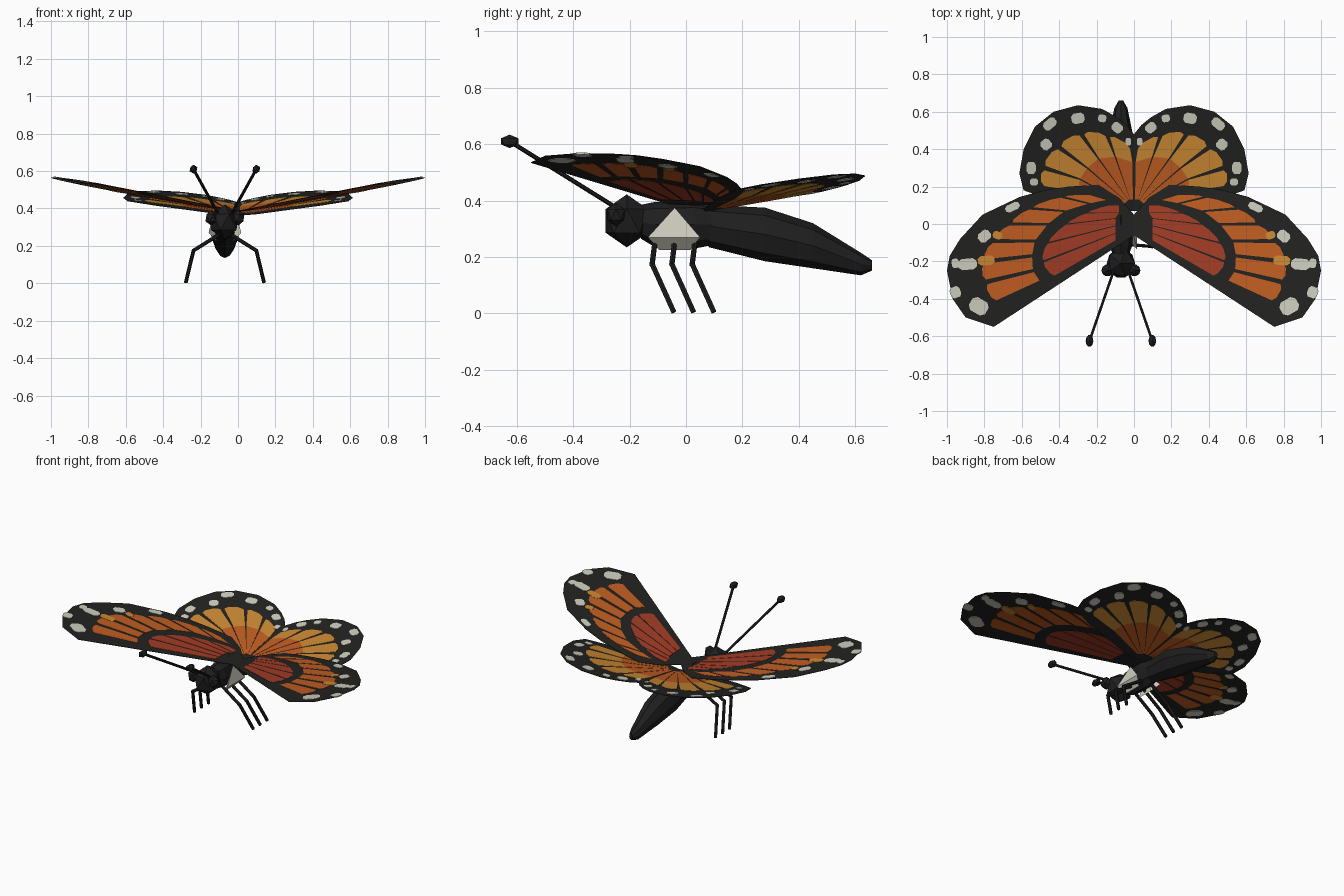
import bpy, bmesh, math
from mathutils import Vector, Matrix

if "Cube" in bpy.data.objects:
    bpy.data.objects.remove(bpy.data.objects["Cube"])

CX = -0.07  # body centre line; the wings are centred on x = 0


def material(name, rgb):
    m = bpy.data.materials.new(name)
    m.diffuse_color = (*rgb, 1)
    m.use_nodes = True
    m.node_tree.nodes["Principled BSDF"].inputs["Base Color"].default_value = m.diffuse_color
    return m


BLACK = material("body black", (0.013, 0.013, 0.013))
WING = material("wing black", (0.016, 0.016, 0.015))
RED = material("deep red", (0.36, 0.046, 0.019))
ORANGE = material("orange", (0.53, 0.11, 0.016))
AMBER = material("amber", (0.60, 0.25, 0.033))
WHITE = material("off white", (0.62, 0.61, 0.52))


def finish(name, bm, mat):
    bmesh.ops.recalc_face_normals(bm, faces=bm.faces)
    me = bpy.data.meshes.new(name)
    bm.to_mesh(me)
    bm.free()
    me.materials.append(mat)
    ob = bpy.data.objects.new(name, me)
    bpy.context.collection.objects.link(ob)
    return ob


# ---------- wings: flat tilted sheets with thin coloured plates ----------
def fore_z(x, y):
    return 0.385 + 0.17 * x - 0.04 * y


def hind_z(x, y):
    return 0.35 + 0.10 * x + 0.17 * y


def plates(name, polys, height, mat, thick):
    """Thin plates from 2D outlines, centred on the wing plane, mirrored."""
    bm = bmesh.new()
    for poly in polys:
        low = [bm.verts.new((x, y, height(x, y) - thick / 2)) for x, y in poly]
        top = [bm.verts.new((x, y, height(x, y) + thick / 2)) for x, y in poly]
        n = len(poly)
        bm.faces.new(top)
        bm.faces.new(low[::-1])
        for i in range(n):
            j = (i + 1) % n
            bm.faces.new((low[i], low[j], top[j], top[i]))
    ob = finish(name, bm, mat)
    ob.modifiers.new("mirror", 'MIRROR').use_clip = False
    return ob


def cells(inner, outer, gap_in, gap_out, bulge):
    """One rounded cell between each pair of neighbouring wing veins."""
    polys = []
    for k in range(len(inner) - 1):
        a0, a1, b0, b1 = (Vector(p) for p in (inner[k], inner[k + 1], outer[k], outer[k + 1]))
        da, db = (a1 - a0).normalized() * gap_in / 2, (b1 - b0).normalized() * gap_out / 2
        out = ((b0 + b1) - (a0 + a1)).normalized() * bulge
        p, q = b0 + db, b1 - db
        polys.append([a0 + da, p, p.lerp(q, 0.25) + out * 0.8, p.lerp(q, 0.75) + out * 0.8,
                      q, a1 - da])
    return polys


def spots(items):
    """Rounded spots: x, y, half length, half width, angle."""
    polys = []
    for x, y, l, w, deg in items:
        r = Matrix.Rotation(math.radians(deg), 2)
        polys.append([Vector((x, y)) + r @ Vector((l * u, w * v)) for u, v in
                      ((1, 0.5), (0.6, 1), (-0.6, 1), (-1, 0.5),
                       (-1, -0.5), (-0.6, -1), (0.6, -1), (1, -0.5))])
    return polys


# forewing
plates("forewing", [[(0, -0.06), (0.75, -0.55), (0.9, -0.5), (0.97, -0.4), (1, -0.25),
                     (0.985, -0.17), (0.93, -0.08), (0.81, 0.05), (0.61, 0.145), (0.48, 0.18),
                     (0.35, 0.2), (0.19, 0.21), (0.08, 0.14), (0, 0.05)]], fore_z, WING, 0.002)
plates("forewing_red_cells", cells(
    [(0.10, -0.09), (0.10, -0.05), (0.10, -0.01), (0.10, 0.03), (0.08, 0.06), (0.08, 0.10)],
    [(0.42, -0.28), (0.485, -0.2), (0.46, -0.1), (0.36, 0.0), (0.25, 0.06), (0.13, 0.1)],
    0.004, 0.012, 0.015), fore_z, RED, 0.005)
plates("forewing_orange_cells", cells(
    [(0.50, -0.31), (0.54, -0.25), (0.545, -0.17), (0.53, -0.09), (0.46, 0.0),
     (0.37, 0.07), (0.24, 0.11), (0.14, 0.13)],
    [(0.73, -0.42), (0.79, -0.31), (0.80, -0.2), (0.75, -0.09), (0.66, 0.0),
     (0.55, 0.085), (0.38, 0.145), (0.22, 0.155)],
    0.018, 0.026, 0.02), fore_z, ORANGE, 0.005)
plates("forewing_amber_patches", spots([
    (0.79, -0.195, 0.045, 0.025, -5), (0.73, -0.06, 0.025, 0.02, 20)]), fore_z, AMBER, 0.007)
plates("forewing_white_spots", spots([
    (0.65, 0.09, 0.04, 0.02, -25), (0.80, -0.065, 0.035, 0.028, -40),
    (0.89, -0.215, 0.05, 0.03, -5), (0.955, -0.365, 0.028, 0.03, -20),
    (0.83, -0.44, 0.05, 0.04, 30), (0.955, -0.21, 0.02, 0.025, -10)]), fore_z, WHITE, 0.007)

# hindwing
plates("hindwing", [[(0, 0.07), (0, 0.48), (0.04, 0.53), (0.09, 0.57), (0.17, 0.615),
                     (0.30, 0.635), (0.43, 0.6), (0.53, 0.52), (0.59, 0.4), (0.613, 0.27),
                     (0.59, 0.18), (0.45, 0.13), (0.1, 0.06)]], hind_z, WING, 0.002)
hind_mid = [(0.30, 0.17), (0.29, 0.24), (0.25, 0.30), (0.19, 0.35), (0.10, 0.36), (0.005, 0.33)]
plates("hindwing_orange_cells", cells(
    [(0.06, 0.10), (0.05, 0.11), (0.04, 0.12), (0.03, 0.13), (0.02, 0.13), (0.005, 0.13)],
    hind_mid, 0.001, 0.008, 0.0), hind_z, ORANGE, 0.005)
plates("hindwing_amber_cells", cells(
    hind_mid, [(0.48, 0.19), (0.48, 0.30), (0.40, 0.41), (0.28, 0.48), (0.14, 0.47), (0.01, 0.40)],
    0.008, 0.026, 0.022), hind_z, AMBER, 0.005)
plates("hindwing_white_spots", spots([
    (0.30, 0.565, 0.035, 0.028, -10), (0.45, 0.535, 0.038, 0.025, -40),
    (0.47, 0.425, 0.028, 0.028, -40), (0.55, 0.30, 0.025, 0.032, 0),
    (0.535, 0.225, 0.022, 0.018, 0), (0.17, 0.565, 0.022, 0.02, 10),
    (0.09, 0.515, 0.03, 0.025, 40), (0.03, 0.44, 0.015, 0.02, 0)]), hind_z, WHITE, 0.007)


# ---------- body ----------
def loft(name, rings, sides, mat):
    """Faceted tube along y from rings of (y, z, half width, half height)."""
    bm = bmesh.new()
    loops = []
    for y, z, rx, rz in rings:
        loops.append([bm.verts.new((CX + rx * math.sin(math.tau * i / sides), y,
                                    z + rz * math.cos(math.tau * i / sides)))
                      for i in range(sides)])
    for a, b in zip(loops, loops[1:]):
        for i in range(sides):
            j = (i + 1) % sides
            bm.faces.new((a[i], a[j], b[j], b[i]))
    bm.faces.new(loops[0])
    bm.faces.new(loops[-1][::-1])
    return finish(name, bm, mat)


def ball(name, loc, scale, mat):
    bm = bmesh.new()
    bmesh.ops.create_icosphere(bm, subdivisions=1, radius=1)
    bmesh.ops.transform(bm, matrix=Matrix.Translation(loc) @ Matrix.Diagonal((*scale, 1)),
                        verts=bm.verts)
    return finish(name, bm, mat)


def rod(name, pts, radius, sides=6):
    """Jointed straight rods through the points."""
    bm = bmesh.new()
    for p, q in zip(pts, pts[1:]):
        p, q = Vector(p), Vector(q)
        d = q - p
        m = Matrix.Translation((p + q) / 2) @ d.to_track_quat('Z', 'Y').to_matrix().to_4x4()
        bmesh.ops.create_cone(bm, cap_ends=True, segments=sides, radius1=radius, radius2=radius,
                              depth=d.length + radius, matrix=m)
    return finish(name, bm, BLACK)


loft("abdomen", [(0.08, 0.31, 0.05, 0.075), (0.28, 0.28, 0.08, 0.095), (0.45, 0.24, 0.07, 0.08),
                 (0.62, 0.175, 0.035, 0.04), (0.66, 0.17, 0.012, 0.018)], 8, BLACK)
loft("thorax", [(-0.16, 0.325, 0.045, 0.06), (-0.11, 0.315, 0.062, 0.08),
                (0.03, 0.315, 0.064, 0.085), (0.11, 0.315, 0.045, 0.07)], 8, BLACK)
ball("head", (CX, -0.21, 0.328), (0.085, 0.088, 0.094), BLACK)

for s, side in ((-1, "left"), (1, "right")):
    # white patch on the thorax flank
    bm = bmesh.new()
    v = [bm.verts.new((CX + s * x, y, z)) for x, y, z in (
        (0.062, -0.04, 0.375), (0.087, -0.135, 0.27), (0.087, 0.05, 0.27),
        (0.045, 0.015, 0.225), (0.045, -0.095, 0.225))]
    for idx in ((0, 1, 2), (1, 4, 3, 2), (0, 2, 3), (0, 4, 1), (0, 3, 4)):
        bm.faces.new([v[i] for i in idx])
    finish(side + "_thorax_patch", bm, WHITE)

    ball(side + "_eye", (CX + s * 0.072, -0.248, 0.35), (0.036, 0.036, 0.042), BLACK)

    # antenna with clubbed tip
    tip = (CX + s * 0.168, -0.625, 0.61)
    rod(side + "_antenna", [(CX + s * 0.035, -0.24, 0.37), tip], 0.008)
    ball(side + "_antenna_tip", tip, (0.023, 0.036, 0.024), BLACK)

    # three jointed legs
    for y, part in ((-0.12, "front"), (-0.05, "middle"), (0.022, "rear")):
        rod(f"{side}_{part}_leg", [(CX + s * 0.04, y + 0.01, 0.255), (CX + s * 0.168, y, 0.175),
                                   (CX + s * 0.208, y + 0.075, 0.009)], 0.010)
